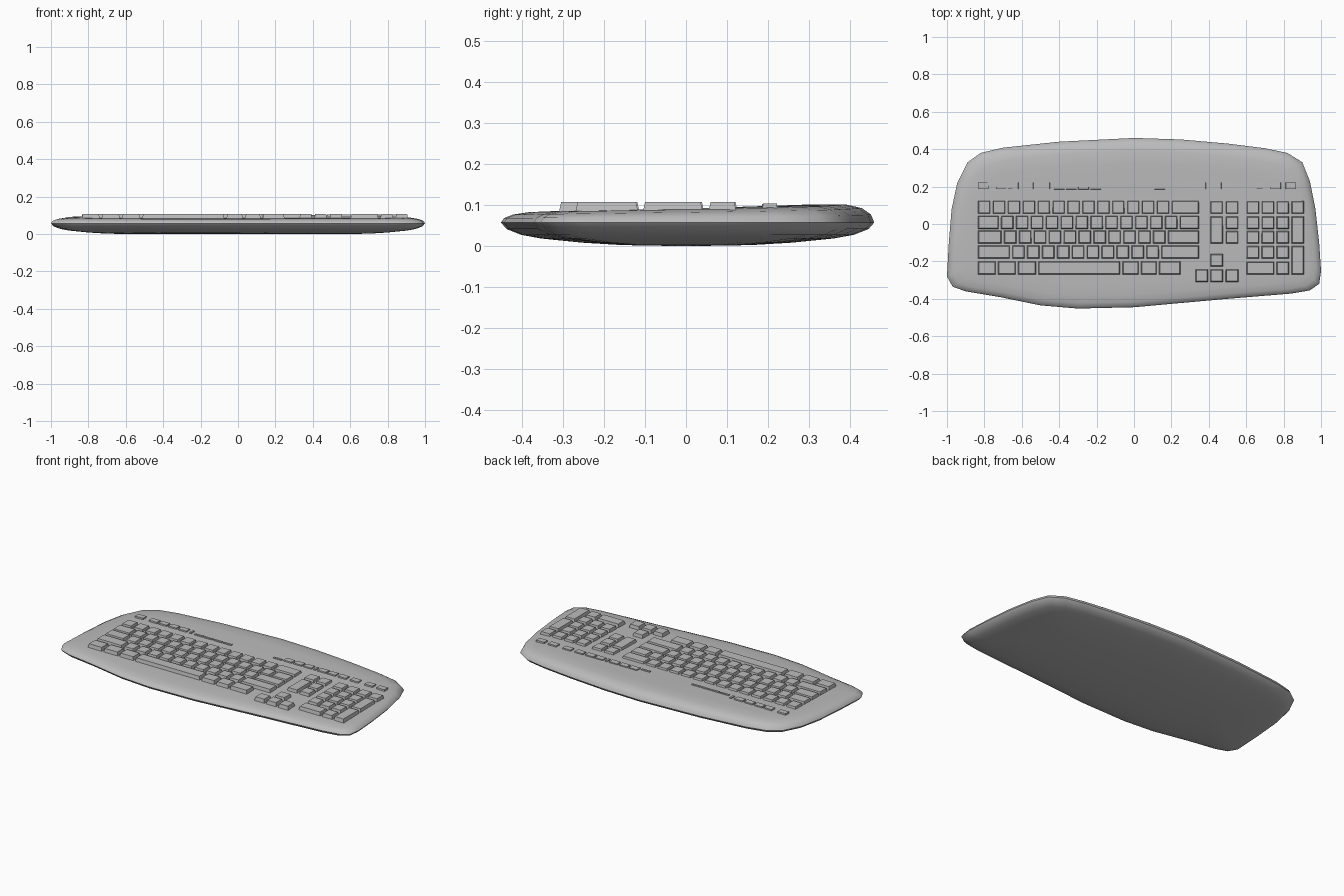
import bpy, bmesh, math

cube = bpy.data.objects.get("Cube")
if cube:
    bpy.data.objects.remove(cube, do_unlink=True)


def make_material(name, value):
    m = bpy.data.materials.new(name)
    m.use_nodes = True
    m.diffuse_color = (value, value, value, 1)
    m.node_tree.nodes["Principled BSDF"].inputs["Base Color"].default_value = (value, value, value, 1)
    return m


grey = make_material("plain grey plastic", 0.5)


def finish(name, bm, angle):
    bmesh.ops.recalc_face_normals(bm, faces=bm.faces)
    mesh = bpy.data.meshes.new(name)
    bm.to_mesh(mesh)
    bm.free()
    mesh.materials.append(grey)
    obj = bpy.data.objects.new(name, mesh)
    bpy.context.collection.objects.link(obj)
    bpy.ops.object.select_all(action='DESELECT')
    obj.select_set(True)
    bpy.context.view_layer.objects.active = obj
    bpy.ops.object.shade_smooth_by_angle(angle=math.radians(angle))
    return obj


# Case: plan outline, stacked in inset rings from the underside to the top
OUTLINE = [(0, .46), (.25, .452), (.5, .43), (.7, .405), (.82, .38), (.9, .33), (.94, .23),
           (.97, .08), (.99, -.1), (1, -.25), (.99, -.32), (.94, -.355), (.84, -.372),
           (.5, -.4), (.2, -.427), (0, -.445), (-.3, -.452), (-.5, -.435), (-.72, -.39),
           (-.9, -.36), (-.97, -.335), (-1, -.28), (-.99, -.1), (-.975, .08), (-.945, .22),
           (-.89, .33), (-.82, .38), (-.7, .408), (-.4, .44)]
RINGS = [(.42, 0), (.3, .002), (.2, .008), (.1, .018), (.05, .027), (.014, .041), (0, .057),
         (.008, .071), (.03, .082), (.07, .089), (.14, .091), (.25, .091), (.42, .091)]

bm = bmesh.new()
rings = []
for inset, z in RINGS:
    ring = []
    for px, py in OUTLINE:
        x, y = px * (1 - inset), py * (1 - inset / .46)
        lift = 0
        if z > .06:  # the top rises towards the middle of the back edge
            lift = (z - .06) / .03 * (.007 * y / .4 + .006 * max(y, 0) / .4 * (1 - x * x))
        ring.append(bm.verts.new((x, y, z + lift)))
    rings.append(ring)
n = len(OUTLINE)
for low, high in zip(rings, rings[1:]):
    for i in range(n):
        j = (i + 1) % n
        bm.faces.new((low[i], low[j], high[j], high[i]))
bm.faces.new(rings[0])
bm.faces.new(rings[-1])
finish("case", bm, 40)


# Keys: tapered blocks without a hidden underside
def add_key(bm, x0, x1, y0, y1, top=.107, taper=.005):
    low = [bm.verts.new((x, y, .084)) for x, y in ((x0, y0), (x1, y0), (x1, y1), (x0, y1))]
    t = taper
    high = [bm.verts.new((x, y, top)) for x, y in
            ((x0 + t, y0 + t), (x1 - t, y0 + t), (x1 - t, y1 - t), (x0 + t, y1 - t))]
    bm.faces.new(high)
    for i in range(4):
        j = (i + 1) % 4
        bm.faces.new((low[i], low[j], high[j], high[i]))


PITCH, GAP, SIZE = .0797, .012, .068
ROW_Y = [.055, -.027, -.105, -.185, -.27]

# Main typing block: key widths in units of the pitch
ROWS = [[1] * 13 + [2],
        [1.55] + [1] * 12 + [1.45],
        [1.75] + [1] * 11 + [2.25],
        [2.3] + [1] * 10 + [2.7],
        [1.35, 1.35, 1.35, 5.65, 1.25, 1.2, 1.6]]
bm = bmesh.new()
for y, widths in zip(ROW_Y, ROWS):
    x = -.835
    for w in widths:
        add_key(bm, x, x + w * PITCH - GAP, y, y + SIZE + .003)
        x += w * PITCH
finish("main_keys", bm, 20)

# Navigation keys and arrow cluster
bm = bmesh.new()
LEFT, RIGHT = .408, .49
for y in ROW_Y[:3]:
    add_key(bm, RIGHT, RIGHT + SIZE, y, y + SIZE)
add_key(bm, LEFT, LEFT + SIZE, ROW_Y[0], ROW_Y[0] + SIZE)
add_key(bm, LEFT, LEFT + SIZE, ROW_Y[2], ROW_Y[1] + SIZE)
add_key(bm, LEFT, LEFT + SIZE, -.228, -.16)
for x in (LEFT - .08, LEFT, RIGHT):
    add_key(bm, x, x + SIZE, -.31, -.242)
finish("navigation_keys", bm, 20)

# Number pad
bm = bmesh.new()
COLS = [.602 + i * PITCH for i in range(4)]
for y in ROW_Y[:4]:
    for x in COLS[:3]:
        add_key(bm, x, x + SIZE, y, y + SIZE)
add_key(bm, COLS[0], COLS[1] + SIZE, ROW_Y[4], ROW_Y[4] + SIZE)
add_key(bm, COLS[2], COLS[2] + SIZE, ROW_Y[4], ROW_Y[4] + SIZE)
x = COLS[3]
add_key(bm, x, x + SIZE, ROW_Y[0], ROW_Y[0] + SIZE)
add_key(bm, x, x + SIZE, ROW_Y[2], ROW_Y[1] + SIZE)
add_key(bm, x, x + SIZE, ROW_Y[4], ROW_Y[3] + SIZE)
finish("number_pad_keys", bm, 20)

# Low function keys along the back; those near the middle are partly sunken
bm = bmesh.new()
FULL = [-.835, -.74, -.675, -.608, -.54, .178, .245, .312, .41, .475, .547, .63, .728, .81]
for x in FULL:
    add_key(bm, x, x + .058, .186, .224, .104, .002)
for x in (-.465, .382):
    add_key(bm, x, x + .016, .186, .224, .103, .002)
for x in (-.43, -.365, -.3, -.235, .108):
    add_key(bm, x, x + .06, .184, .2, .102, .002)
finish("function_keys", bm, 20)
